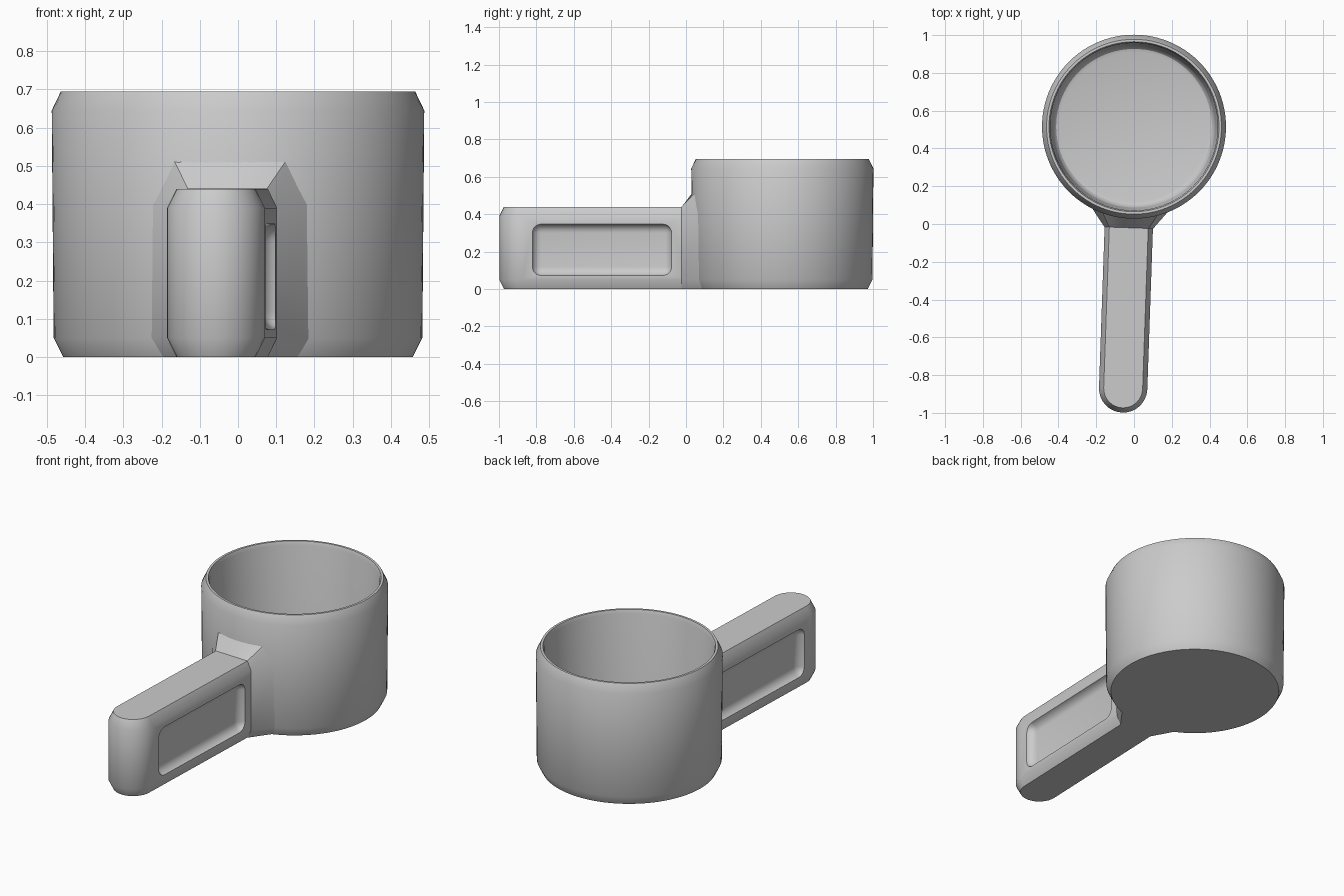
import bpy, bmesh
from math import sin, cos, pi, sqrt, radians
from mathutils import Matrix, Vector

cube = bpy.data.objects.get("Cube")
if cube:
    bpy.data.objects.remove(cube, do_unlink=True)

grey = bpy.data.materials.new("matte grey")
grey.use_nodes = True
COLOUR = (0.6, 0.6, 0.6, 1)
grey.diffuse_color = COLOUR
grey.node_tree.nodes["Principled BSDF"].inputs["Base Color"].default_value = COLOUR

CUP_Y = 0.515
HANDLE = Matrix.Translation((-0.027, 0, 0)) @ Matrix.Rotation(radians(-2), 4, "Z")


def loft(name, rings, cap_start=True, cap_end=True):
    """Skin closed rings of points into one mesh object."""
    bm = bmesh.new()
    loops = [[bm.verts.new(p) for p in ring] for ring in rings]
    for a, b in zip(loops, loops[1:]):
        for i in range(len(a)):
            j = (i + 1) % len(a)
            bm.faces.new((a[i], a[j], b[j], b[i]))
    if cap_start:
        bm.faces.new(loops[0][::-1])
    if cap_end:
        bm.faces.new(loops[-1])
    bmesh.ops.recalc_face_normals(bm, faces=bm.faces)
    return make_object(name, bm)


def make_object(name, bm):
    mesh = bpy.data.meshes.new(name)
    bm.to_mesh(mesh)
    bm.free()
    mesh.materials.append(grey)
    obj = bpy.data.objects.new(name, mesh)
    bpy.context.collection.objects.link(obj)
    return obj


def smooth(obj):
    bpy.ops.object.select_all(action="DESELECT")
    obj.select_set(True)
    bpy.context.view_layer.objects.active = obj
    bpy.ops.object.shade_smooth_by_angle(angle=radians(30))


# Cup: outer wall, chamfered rim, inner wall and filleted floor
profile = [(0.457, 0), (0.482, 0.05), (0.487, 0.645), (0.463, 0.695),
           (0.450, 0.695), (0.443, 0.675), (0.430, 0.08), (0.424, 0.058),
           (0.412, 0.045), (0.395, 0.04)]
SIDES = 96
cup = loft("cup", [[(r * cos(2 * pi * i / SIDES), CUP_Y + r * sin(2 * pi * i / SIDES), z)
                    for i in range(SIDES)] for r, z in profile])
smooth(cup)


# Handle: round-ended bar with chamfered top and bottom edges
def bar_outline(half_width, z):
    pts = [(half_width, 0.035), (-half_width, 0.035)]
    for i in range(17):
        a = pi + pi * i / 16
        pts.append((half_width * cos(a), -0.871 + half_width * sin(a), z))
    return [HANDLE @ Vector((p[0], p[1], z)) for p in pts]


handle = loft("handle", [bar_outline(w, z) for w, z in
                         ((0.103, 0), (0.128, 0.05), (0.128, 0.39), (0.103, 0.44))])

# Grip recess on each side of the handle
for side in (-1, 1):
    bm = bmesh.new()
    bmesh.ops.create_cube(bm, size=1)
    bmesh.ops.scale(bm, vec=(0.16, 0.75, 0.28), verts=bm.verts)
    bmesh.ops.bevel(bm, geom=bm.edges[:], offset=0.05, segments=6, profile=0.5, affect="EDGES")
    bmesh.ops.translate(bm, vec=(side * 0.173, -0.445, 0.21), verts=bm.verts)
    bm.transform(HANDLE)
    cutter = make_object("grip_cutter", bm)
    cutter.hide_render = True
    mod = handle.modifiers.new("grip recess", "BOOLEAN")
    mod.object = cutter
    mod.solver = "EXACT"
    bpy.context.view_layer.objects.active = handle
    bpy.ops.object.modifier_apply(modifier=mod.name)
    bpy.data.objects.remove(cutter, do_unlink=True)
smooth(handle)


# Flare: collar blending the handle into the cup wall
def section(half_width, half_top, half_base, heights, place):
    base, low, high, top = heights
    pts = [(half_base, base), (half_width, low), (half_width, high)]
    pts += [(half_top * (1 - i / 4), top) for i in range(9)]
    pts += [(-half_width, high), (-half_width, low), (-half_base, base)]
    return [place(x, z) for x, z in pts]


def on_handle(x, z):
    return HANDLE @ Vector((x, -0.02, z))


def on_cup(x, z):
    x -= 0.02
    r = 0.453 if z < 0.04 else 0.478
    return Vector((x, CUP_Y - sqrt(r * r - x * x), z))


flare = loft("handle_flare", [
    section(0.129, 0.104, 0.104, (0, 0.05, 0.39, 0.441), on_handle),
    section(0.21, 0.15, 0.18, (0, 0.05, 0.40, 0.52), on_cup)], False, False)
smooth(flare)
